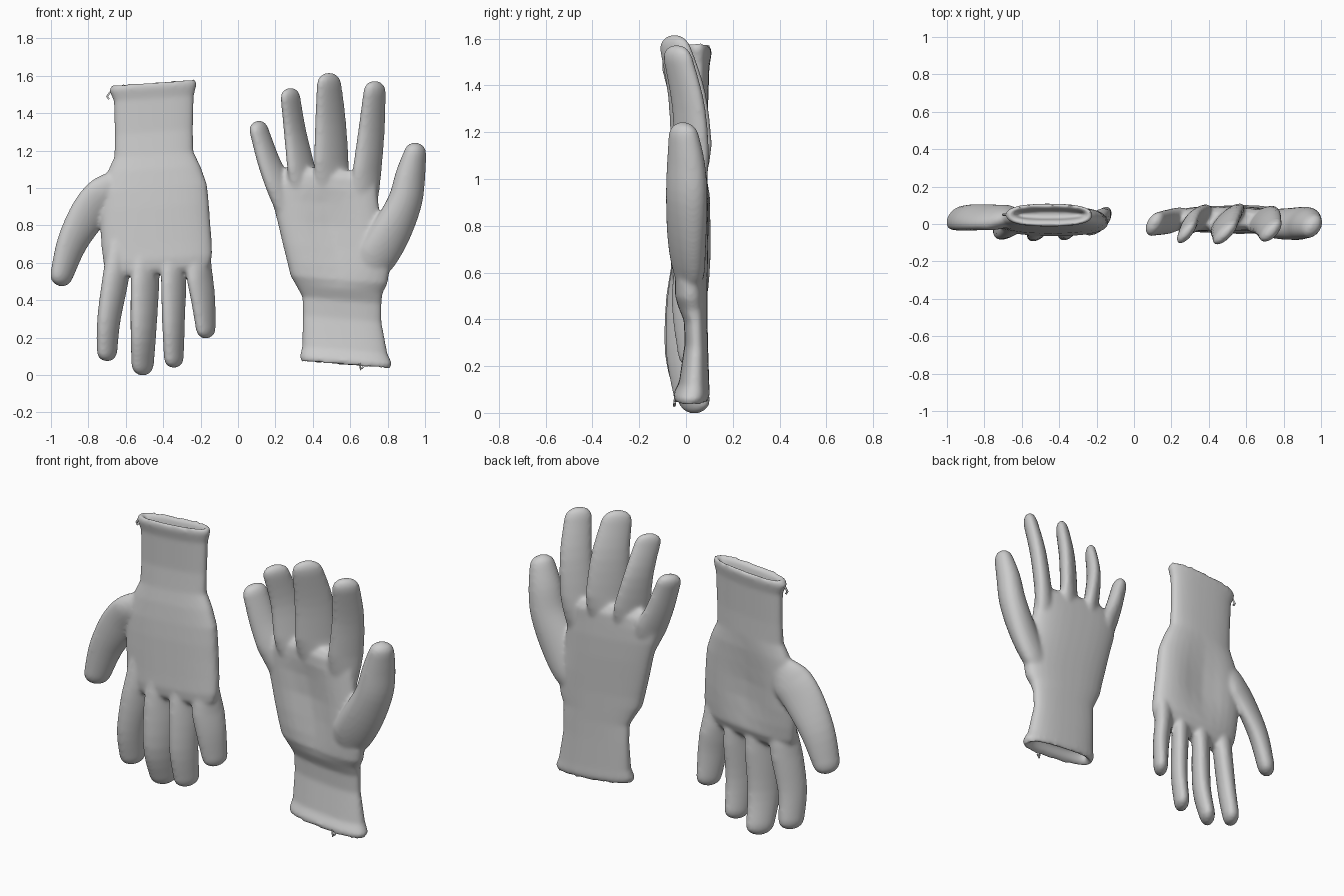
import bpy, bmesh, math
from mathutils import Vector

SIDES = 32


def skin(bm, rings):
    """Bridge rings of points into a closed tube."""
    loops = [[bm.verts.new(p) for p in r] for r in rings]
    for a, b in zip(loops, loops[1:]):
        for i in range(SIDES):
            j = (i + 1) % SIDES
            bm.faces.new((a[i], a[j], b[j], b[i]))
    bm.faces.new(loops[0][::-1])
    bm.faces.new(loops[-1])


def add_body(bm, sections, tilt):
    """Cuff and palm: flattened sections (z, x0, x1, y0, y1, hollow)."""
    rings = []
    for z, x0, x1, y0, y1, hollow in sections:
        ring = []
        for i in range(SIDES):
            a = 2 * math.pi * i / SIDES
            c, s = math.cos(a), math.sin(a)
            u = math.copysign(abs(c) ** 0.8, c)
            v = math.copysign(abs(s) ** 0.8, s)
            y = (y0 + y1) / 2 + v * (y1 - y0) / 2
            if hollow * v > 0:            # dish the palm side
                y -= hollow * abs(v) * math.exp(-(u / 0.5) ** 2)
            dx = u * (x1 - x0) / 2
            ring.append(((x0 + x1) / 2 + dx, y, z + tilt * dx))
        rings.append(ring)
    skin(bm, rings)


def smooth_path(pts, steps=4):
    """Catmull-Rom through points of (x, y, z, half width, half depth)."""
    p = [pts[0]] + pts + [pts[-1]]
    out = []
    for k in range(1, len(p) - 2):
        for s in range(steps):
            t = s / steps
            out.append([0.5 * (2 * b + (c - a) * t + (2 * a - 5 * b + 4 * c - d) * t * t
                               + (3 * b - a - 3 * c + d) * t ** 3)
                        for a, b, c, d in zip(*p[k - 1:k + 3])])
    return out + [list(pts[-1])]


def add_finger(bm, twist, pts):
    """Tapered finger with a rounded tip, its section slanted by twist."""
    path = smooth_path(pts)
    end = path[-1]
    d = (Vector(end[:3]) - Vector(path[-2][:3])).normalized()
    for ang in (30, 55, 75, 87):
        a = math.radians(ang)
        c = Vector(end[:3]) + d * end[3] * math.sin(a)
        path.append([*c, end[3] * math.cos(a), end[4] * math.cos(a)])
    rings = []
    for k, (x, y, z, rx, ry) in enumerate(path):
        lo, hi = path[max(k - 1, 0)], path[min(k + 1, len(path) - 1)]
        t = (Vector(hi[:3]) - Vector(lo[:3])).normalized()
        side = t.cross(Vector((0, 1, 0))).normalized()
        depth = side.cross(t)
        slant = twist * min(1, k / 5)
        ring = []
        for i in range(SIDES):
            a = 2 * math.pi * i / SIDES
            w = side * (rx + .003) * math.cos(a)
            w.y += slant * w.x
            ring.append(Vector((x, y, z)) + w + depth * (ry + .003) * math.sin(a))
        rings.append(ring)
    skin(bm, rings)


def make_glove(name, body, tilt, fingers):
    bm = bmesh.new()
    add_body(bm, body, tilt)
    for twist, pts in fingers:
        add_finger(bm, twist, pts)
    # orient each shell before the shells are fused
    bmesh.ops.recalc_face_normals(bm, faces=bm.faces)
    me = bpy.data.meshes.new(name)
    bm.to_mesh(me)
    bm.free()
    ob = bpy.data.objects.new(name, me)
    bpy.context.collection.objects.link(ob)
    m = ob.modifiers.new("fuse", 'REMESH')
    m.mode = 'VOXEL'
    m.voxel_size = 0.009
    m.use_smooth_shade = True
    s = ob.modifiers.new("soften", 'SMOOTH')
    s.factor = 0.5
    s.iterations = 14


def make_thread(name, pts):
    cu = bpy.data.curves.new(name, 'CURVE')
    cu.dimensions = '3D'
    cu.bevel_depth = 0.006
    cu.bevel_resolution = 1
    cu.use_fill_caps = True
    sp = cu.splines.new('POLY')
    sp.points.add(len(pts) - 1)
    for p, c in zip(sp.points, pts):
        p.co = (*c, 1)
    bpy.context.collection.objects.link(bpy.data.objects.new(name, cu))


# Glove with fingers up, palm to the front; sections start inside the cuff
make_glove("glove_fingers_up", [
    (.12, .38, .75, .0, .055, 0), (.07, .37, .78, -.02, .065, 0),
    (.05, .34, .81, -.05, .092, 0), (.08, .33, .825, -.055, .102, 0),
    (.13, .342, .80, -.03, .099, 0), (.30, .345, .768, -.005, .094, 0),
    (.40, .343, .768, -.01, .092, 0), (.46, .31, .775, -.035, .092, 0),
    (.51, .28, .80, -.055, .092, -.01), (.58, .263, .81, -.06, .092, -.02),
    (.68, .238, .80, -.06, .094, -.03), (.80, .21, .77, -.055, .096, -.035),
    (.92, .178, .755, -.05, .096, -.025), (1.0, .17, .745, -.045, .092, -.01),
    (1.06, .22, .74, -.035, .088, 0), (1.1, .27, .72, -.01, .06, 0)], -.08, [
    (.6, [(.285, .02, .82, .05, .03), (.228, .02, .99, .068, .055),
          (.165, .01, 1.14, .058, .058), (.111, 0, 1.312, .048, .055)]),     # little
    (.8, [(.37, .02, .88, .06, .03), (.345, .025, 1.06, .073, .055),
          (.305, .01, 1.3, .057, .054), (.28, -.045, 1.487, .05, .042)]),    # ring
    (.7, [(.50, .02, .88, .07, .03), (.5, .025, 1.08, .09, .055),
          (.495, .005, 1.35, .08, .055), (.487, -.045, 1.555, .063, .045)]), # middle
    (.6, [(.66, .02, .84, .07, .03), (.683, .025, 1.03, .075, .055),
          (.713, .012, 1.3, .068, .055), (.731, -.035, 1.517, .057, .048)]), # index
    (.3, [(.62, .02, .52, .06, .03), (.715, .01, .6, .1, .06),
          (.805, .003, .74, .105, .075), (.89, .003, .92, .09, .082),
          (.922, 0, 1.07, .077, .075), (.947, -.01, 1.185, .058, .06)])])    # thumb

# Glove with fingers down, back of the hand to the front
make_glove("glove_fingers_down", [
    (1.49, -.62, -.28, .03, .07, 0), (1.55, -.645, -.255, .02, .08, 0),
    (1.57, -.67, -.23, -.008, .104, 0), (1.54, -.69, -.22, -.015, .11, 0),
    (1.48, -.665, -.235, -.003, .1, 0), (1.3, -.66, -.24, -.003, .094, 0),
    (1.18, -.662, -.238, -.015, .094, 0), (1.1, -.70, -.20, -.03, .1, .01),
    (1.0, -.735, -.165, -.042, .1, .02), (.9, -.737, -.155, -.05, .1, .03),
    (.8, -.737, -.148, -.055, .098, .03), (.7, -.73, -.14, -.06, .09, .015),
    (.62, -.72, -.137, -.065, .08, 0), (.57, -.70, -.15, -.06, .06, 0),
    (.54, -.68, -.18, -.04, .03, 0)], .07, [
    (.5, [(-.63, 0, .78, .05, .03), (-.648, .0, .56, .068, .062),
          (-.69, -.01, .3, .06, .064), (-.7, .015, .125, .052, .058)]),      # index
    (.6, [(-.49, 0, .78, .05, .03), (-.495, -.003, .56, .073, .06),
          (-.505, -.01, .25, .067, .066), (-.51, .035, .054, .057, .056)]),  # middle
    (.6, [(-.36, 0, .78, .05, .03), (-.345, -.003, .56, .065, .058),
          (-.345, -.015, .28, .058, .06), (-.343, .01, .088, .05, .056)]),   # ring
    (.6, [(-.22, .01, .8, .05, .03), (-.208, .01, .56, .067, .056),
          (-.186, .015, .4, .062, .056), (-.172, .03, .245, .05, .052)]),    # little
    (.45, [(-.62, .04, 1.06, .05, .03), (-.7, .035, .975, .1, .055),
           (-.79, .035, .875, .1, .055), (-.885, .035, .71, .08, .06),
           (-.943, .032, .533, .059, .056)])])                               # thumb

# Loose thread ends at the cuff rims
make_thread("thread_up", [(.65, -.045, .07), (.655, -.05, .03), (.67, -.048, .045)])
make_thread("thread_down", [(-.67, .05, 1.53), (-.70, .05, 1.49), (-.69, .05, 1.475)])
